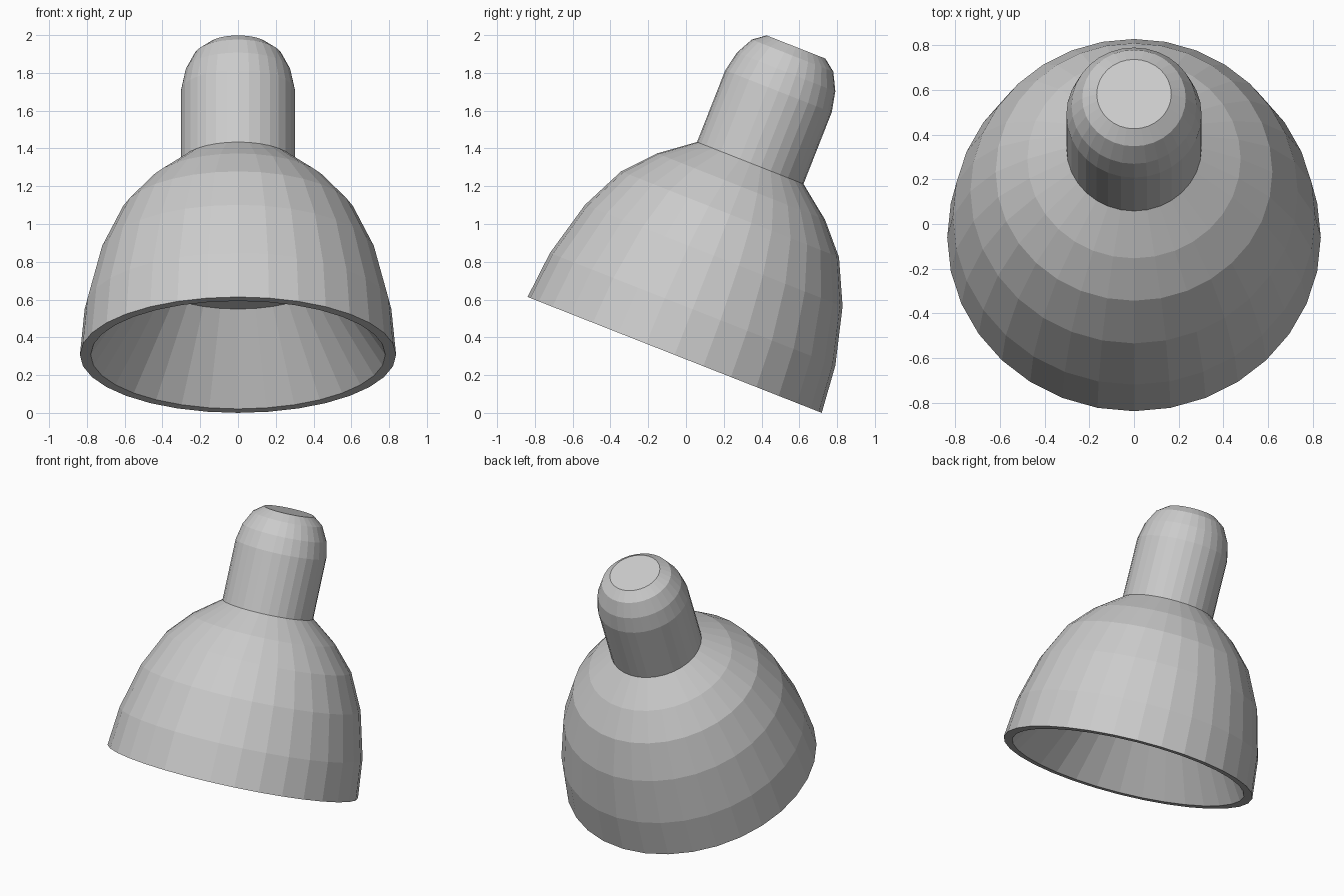
import bpy, bmesh, math
from mathutils import Matrix

cube = bpy.data.objects.get("Cube")
if cube:
    bpy.data.objects.remove(cube, do_unlink=True)

SEGMENTS = 32
# Lean of the whole lamp head towards the back, about the rim centre
LEAN = Matrix.Translation((0, -0.06, 0.307)) @ Matrix.Rotation(math.radians(-21.5), 4, 'X')

grey = bpy.data.materials.new("light grey")
colour = (0.6, 0.6, 0.6, 1)
grey.use_nodes = True
grey.diffuse_color = colour
grey.node_tree.nodes["Principled BSDF"].inputs["Base Color"].default_value = colour


def lathe(name, profile):
    """Spin (radius, height) points into a closed, flat-shaded solid."""
    bm = bmesh.new()
    rings = []
    for radius, height in profile:
        angles = [math.tau * i / SEGMENTS for i in range(SEGMENTS)]
        rings.append([bm.verts.new((radius * math.cos(a), radius * math.sin(a), height))
                      for a in angles])
    for low, high in zip(rings, rings[1:]):
        for i in range(SEGMENTS):
            j = (i + 1) % SEGMENTS
            bm.faces.new((low[i], low[j], high[j], high[i]))
    bm.faces.new(rings[0][::-1])
    bm.faces.new(rings[-1])
    bmesh.ops.recalc_face_normals(bm, faces=bm.faces[:])
    bm.transform(LEAN)
    mesh = bpy.data.meshes.new(name)
    bm.to_mesh(mesh)
    bm.free()
    mesh.materials.append(grey)
    obj = bpy.data.objects.new(name, mesh)
    bpy.context.collection.objects.link(obj)
    return obj


# Bell: inner ceiling, conical inner wall, rim, then the domed outside
lathe("shade", [(0.48, 0.45), (0.78, 0), (0.837, 0), (0.812, 0.26), (0.733, 0.565),
                (0.62, 0.8), (0.478, 0.958), (0.303, 1.092)])

# Neck: straight tube with a rounded, flat-topped end
lathe("socket", [(0.303, 1.092), (0.303, 1.5), (0.28, 1.61), (0.232, 1.703), (0.167, 1.752)])
